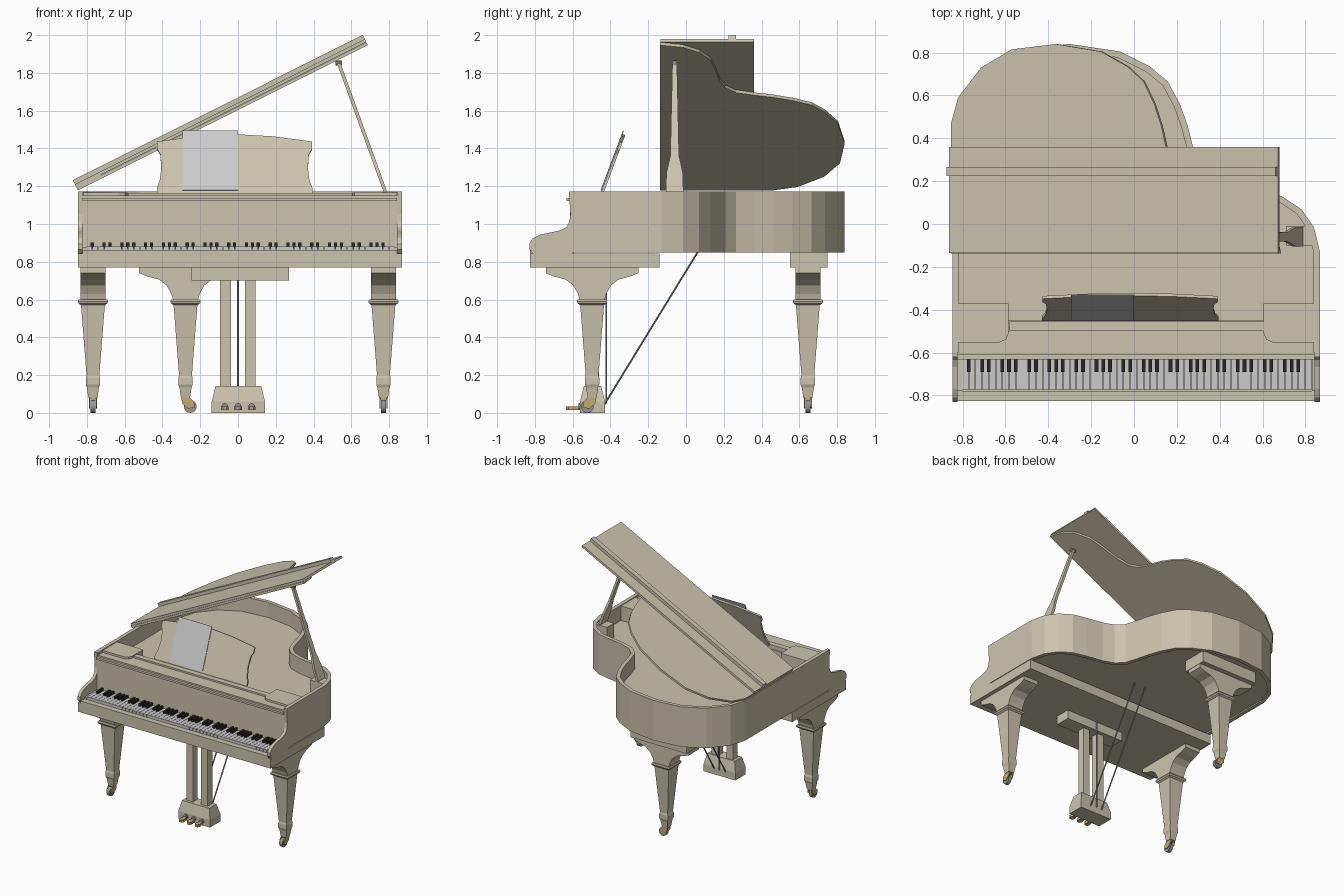
import bpy, bmesh, math
from mathutils import Matrix, Vector

if "Cube" in bpy.data.objects:
    bpy.data.objects.remove(bpy.data.objects["Cube"])


def material(name, rgb):
    m = bpy.data.materials.new(name)
    m.diffuse_color = (*rgb, 1)
    m.use_nodes = True
    m.node_tree.nodes["Principled BSDF"].inputs["Base Color"].default_value = m.diffuse_color
    return m


WOOD = material("case_finish", (0.60, 0.55, 0.42))
IVORY = material("ivory", (0.75, 0.75, 0.75))
BLACK = material("black", (0.02, 0.02, 0.02))
PAPER = material("paper", (0.95, 0.95, 0.92))
BRASS = material("brass", (0.55, 0.40, 0.18))
STEEL = material("steel", (0.30, 0.30, 0.31))


def make(name, verts, faces, mat=WOOD, M=Matrix()):
    me = bpy.data.meshes.new(name)
    me.from_pydata([M @ Vector(v) for v in verts], [], faces)
    bm = bmesh.new()
    bm.from_mesh(me)
    bmesh.ops.recalc_face_normals(bm, faces=bm.faces)
    bm.to_mesh(me)
    bm.free()
    me.materials.append(mat)
    ob = bpy.data.objects.new(name, me)
    bpy.context.collection.objects.link(ob)
    return ob


def loft(name, loops, mat=WOOD, M=Matrix()):
    """Skin equal-length loops and cap both ends."""
    n = len(loops[0])
    faces = [list(range(n)), [(len(loops) - 1) * n + i for i in range(n)]]
    for k in range(len(loops) - 1):
        for i in range(n):
            j = (i + 1) % n
            faces.append((k * n + i, k * n + j, (k + 1) * n + j, (k + 1) * n + i))
    return make(name, [v for l in loops for v in l], faces, mat, M)


def prism(name, pts, axis, t0, t1, mat=WOOD, M=Matrix()):
    put = {'x': lambda a, b, t: (t, a, b), 'y': lambda a, b, t: (a, t, b), 'z': lambda a, b, t: (a, b, t)}[axis]
    return loft(name, [[put(a, b, t) for a, b in pts] for t in (t0, t1)], mat, M)


def boxes(name, dims, mat=WOOD, M=Matrix()):
    verts, faces = [], []
    for x0, x1, y0, y1, z0, z1 in dims:
        o = len(verts)
        verts += [(x, y, z) for z in (z0, z1) for x, y in ((x0, y0), (x1, y0), (x1, y1), (x0, y1))]
        faces += [[o + i for i in f] for f in ((0, 1, 2, 3), (4, 5, 6, 7), (0, 1, 5, 4),
                                               (1, 2, 6, 5), (2, 3, 7, 6), (3, 0, 4, 7))]
    return make(name, verts, faces, mat, M)


def rect(hx, hy, z):
    return [(-hx, -hy, z), (hx, -hy, z), (hx, hy, z), (-hx, hy, z)]


def rod(name, p, q, r, mat=STEEL, n=10, M=Matrix()):
    p, q = Vector(p), Vector(q)
    R = Matrix.Translation(p) @ (q - p).to_track_quat('Z', 'Y').to_matrix().to_4x4()
    ring = [(r * math.cos(2 * math.pi * i / n), r * math.sin(2 * math.pi * i / n)) for i in range(n)]
    return prism(name, ring, 'z', 0, (q - p).length, mat, M @ R)


def inset(chain, d):
    """Offset an open counter-clockwise chain inwards."""
    c = [Vector(p) for p in chain]
    out = []
    for i, p in enumerate(c):
        a = (c[max(i, 1)] - c[max(i, 1) - 1]).normalized()
        k = min(i, len(c) - 2)
        b = (c[k + 1] - c[k]).normalized()
        t = (a + b).normalized()
        out.append(tuple(p + Vector((-t.y, t.x)) * d / max(t.dot(a), 0.5)))
    return out


def mirrored(half, cx=0.0):
    return [(cx + a, b) for a, b in half] + [(cx - a, b) for a, b in reversed(half) if a > 0]


# Curved rim, soundboard and bottom board
curve = [(.868, -.13), (.84, -.015), (.78, .07), (.69, .13), (.58, .155), (.45, .178), (.36, .21),
         (.305, .265), (.275, .36), (.25, .46), (.214, .56), (.158, .665), (.074, .735), (-.065, .805),
         (-.3, .84), (-.53, .815), (-.69, .73), (-.81, .59), (-.848, .465)]
outer = [(.868, -.6)] + curve + [(-.848, -.6)]
inner = inset(outer, .03)
prism("rim", outer + inner[::-1], 'z', .85, 1.172)
fit = inset(outer, .028)
prism("soundboard", fit, 'z', 1.03, 1.05)
prism("bottom_board", fit, 'z', .86, .88)

# Key bed, scrolled cheeks, fallboard and front top
boxes("key_bed", [(-.848, .868, -.825, -.14, .77, .845)])
boxes("key_slip", [(-.823, .843, -.825, -.78, .845, .862)])
cheek = [(-.6, .845), (-.6, 1.172), (-.62, 1.172), (-.612, 1.05), (-.618, 1.01), (-.635, .982), (-.667, .966),
         (-.77, .944), (-.81, .925), (-.83, .895), (-.828, .865), (-.81, .845)]
for side, x in (("left", -.848), ("right", .843)):
    prism(side + "_cheek", cheek, 'x', x, x + .025)
boxes("fallboard", [(-.823, .843, -.615, -.595, .845, 1.13), (-.823, .843, -.632, -.612, 1.122, 1.138)])
boxes("front_top_rail", [(-.823, .843, -.612, -.5, 1.13, 1.15)])
boxes("pin_block", [(-.82, .84, -.595, -.45, 1.04, 1.13)])
boxes("music_shelf", [(-.58, .61, -.5, -.455, 1.05, 1.163)])
for side, s, cx in (("left", 1, -.82), ("right", -1, .84)):
    corner = [(0, -.37), (.235, -.37), (.235, -.51), (.222, -.54), (.19, -.553), (0, -.553)]
    prism(side + "_corner_panel", [(cx + s * a, b) for a, b in corner], 'z', 1.05, 1.166)

# Keyboard: 52 white keys, 36 black keys
x0, w = -.803, .0314
boxes("white_keys", [(x0 + i * w + .001, x0 + (i + 1) * w - .001, -.775, -.618, .845, .882) for i in range(52)], IVORY)
boxes("black_keys", [(x0 + i * w - .0085, x0 + i * w + .0085, -.69, -.618, .87, .902)
                     for i in range(1, 52) if i % 7 not in (2, 5)], BLACK)
boxes("key_end_blocks", [(-.823, x0, -.78, -.612, .845, .875), (x0 + 52 * w, .843, -.78, -.612, .845, .875)])

# Music desk with a loose sheet
D = Matrix.Translation((0, -.452, 1.163)) @ Matrix.Rotation(math.radians(-20.6), 4, 'X')
desk = [(.412, 0), (.412, .03), (.397, .07), (.388, .14), (.393, .22), (.41, .25), (.41, .292),
        (.36, .3), (.2, .322), (0, .334)]
prism("music_desk", mirrored(desk, -.018), 'y', 0, .014, WOOD, D)
boxes("sheet_music", [(-.295, 0, -.006, -.001, .015, .352)], PAPER, D)

# Open lid: curved main leaf, folded front leaf and its lip
L = (Matrix.Translation((-.845, 0, 1.18)) @ Matrix.Rotation(math.radians(-26.6), 4, 'Y')
     @ Matrix.Translation((.845, 0, 0)))
prism("main_lid", [(-.848, -.138), (.868, -.138)] + curve[1:], 'z', 0, .017, WOOD, L)
boxes("folded_front_lid", [(-.848, .868, -.135, .36, .018, .035)], WOOD, L)
boxes("front_lid_lip", [(-.848, .868, .225, .265, .035, .06)], WOOD, L)

# Lid prop
P = Matrix.Translation((.78, -.06, 1.17)) @ Matrix.Rotation(math.atan2(-.25, .69), 4, 'Y')
prop = [(-.046, 0), (.046, 0), (.044, .1), (.034, .15), (.023, .2), (.012, .73), (-.012, .73),
        (-.023, .2), (-.034, .15), (-.044, .1)]
prism("lid_prop", prop, 'x', -.009, .009, WOOD, P)
rod("prop_tip", (.515, -.06, 1.852), (.55, -.06, 1.852), .014)
boxes("prop_base", [(.71, .83, -.1, -.01, 1.05, 1.165)])

# Legs: scrolled bracket, square taper and caster
bracket = [(.065, .595), (.075, .63), (.1, .675), (.14, .706), (.2, .722), (.245, .74), (.245, .772)]
taper = [(.6, .066), (.6, .076), (.59, .08), (.579, .076), (.57, .063), (.2, .034), (.185, .038),
         (.15, .038), (.135, .032), (.08, .024)]
for name, x, y, a in (("front_left", -.768, -.497, 0), ("front_right", .77, -.497, 0), ("rear", -.278, .645, 90)):
    M = Matrix.Translation((x, y, 0)) @ Matrix.Rotation(math.radians(a), 4, 'Z')
    prism(name + "_leg_bracket", mirrored(bracket), 'x', -.066, .066, WOOD, M)
    loft(name + "_leg", [rect(h, h, z) for z, h in taper], WOOD, M)
    rod(name + "_caster_wheel", (-.013, -.025, .034), (.013, -.025, .034), .034, STEEL, 16, M)
    fork = [(-.05, .03), (-.015, .022), (.018, .05), (.022, .085), (-.02, .085), (-.045, .06)]
    for t in (-.021, .015):
        prism(name + "_caster_fork", fork, 'x', t, t + .006, BRASS, M)
    boxes(name + "_caster_plate", [(-.021, .021, -.02, .02, .071, .086)], BRASS, M)
boxes("rear_leg_block", [(-.53, -.03, .55, .75, .77, .862)])

# Pedal lyre
boxes("lyre_top_block", [(-.245, .27, -.55, -.43, .7, .772)])
boxes("lyre_posts", [(-.095, -.038, -.52, -.46, .13, .71), (.036, .093, -.52, -.46, .13, .71)])
Y = Matrix.Translation((.002, -.495, 0))
loft("pedal_box", [rect(.141, .066, 0), rect(.141, .066, .06), rect(.121, .046, .142)], WOOD, Y)
pedal = [(.01, -.55), (.011, -.58), (.02, -.605), (.02, -.622), (.01, -.634)]
for name, x in (("left", -.07), ("middle", 0), ("right", .072)):
    prism(name + "_pedal", mirrored(pedal, x), 'z', .014, .034, BRASS)
    rod(name + "_pedal_collar", (x, -.57, .034), (x, -.555, .034), .018, STEEL, 10)
rod("pedal_rod", (0, -.422, .05), (0, -.422, .775), .005)
for side, x in (("left", -.05), ("right", .05)):
    rod(side + "_lyre_brace", (x, -.432, .045), (x, .07, .865), .005)
